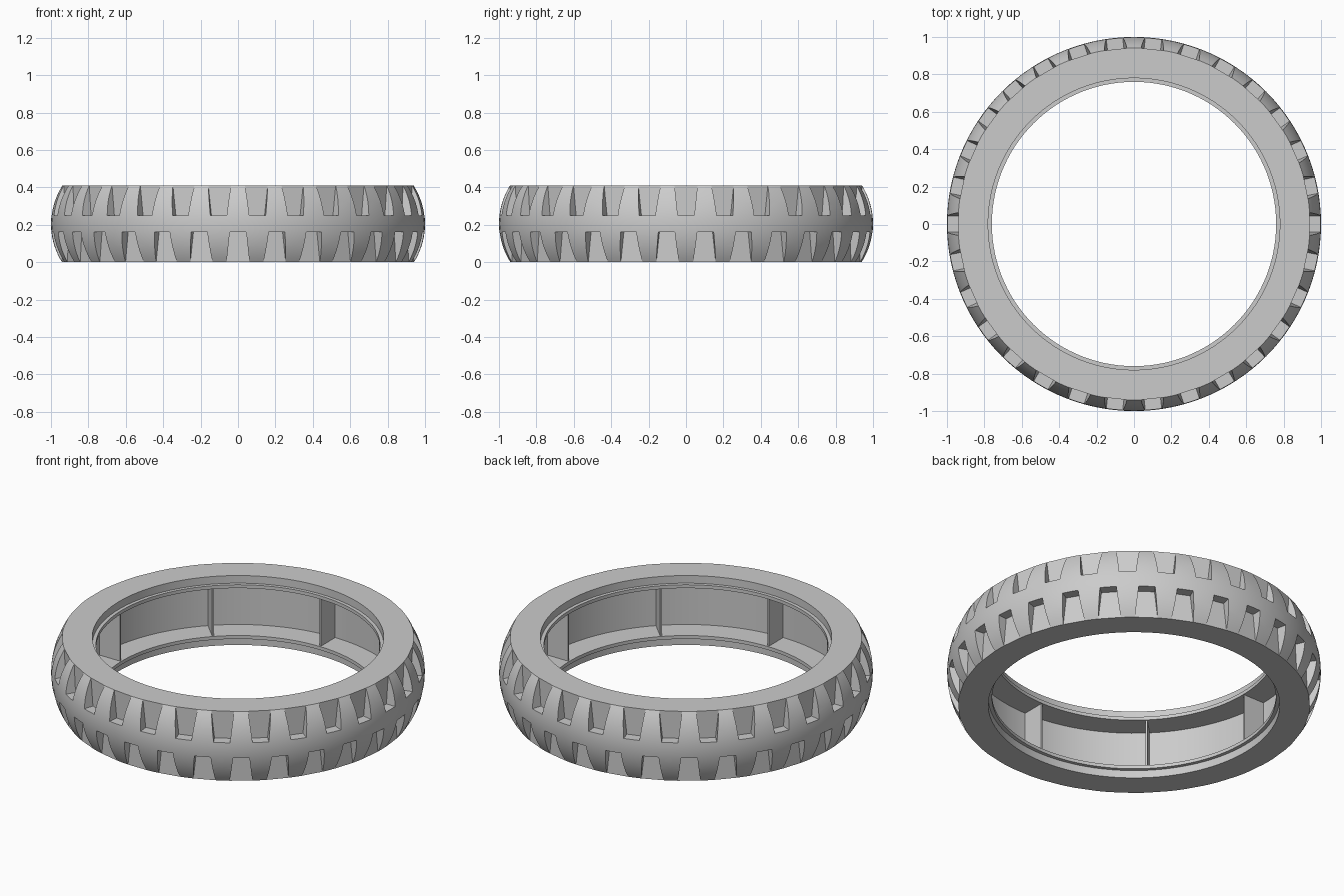
import bpy, bmesh, math
from mathutils import Matrix, Vector

if "Cube" in bpy.data.objects:
    bpy.data.objects.remove(bpy.data.objects["Cube"])

H = 0.41          # tyre width
MID = H / 2
SEGS = 120
NOTCHES = 30
RIBS = 8

rubber = bpy.data.materials.new("grey_rubber")
rubber.diffuse_color = (0.6, 0.6, 0.6, 1)
rubber.use_nodes = True
rubber.node_tree.nodes["Principled BSDF"].inputs["Base Color"].default_value = rubber.diffuse_color


def make_object(name, bm):
    bmesh.ops.recalc_face_normals(bm, faces=bm.faces)
    mesh = bpy.data.meshes.new(name)
    bm.to_mesh(mesh)
    bm.free()
    mesh.materials.append(rubber)
    obj = bpy.data.objects.new(name, mesh)
    bpy.context.collection.objects.link(obj)
    return obj


def add_prism(bm, inner, outer, matrix):
    """Join two matching quads into a closed block."""
    a = [bm.verts.new(matrix @ Vector(p)) for p in inner]
    b = [bm.verts.new(matrix @ Vector(p)) for p in outer]
    bm.faces.new(a)
    bm.faces.new(b[::-1])
    for i in range(4):
        j = (i + 1) % 4
        bm.faces.new((a[i], b[i], b[j], a[j]))


# Tyre body: rounded tread, flat sidewalls, stepped bead lips and inner channel
R_EDGE, R_MAX = 0.941, 1.0
sag = R_MAX - R_EDGE
arc_r = (MID ** 2 + sag ** 2) / (2 * sag)
half = math.asin(MID / arc_r)
profile = []
for i in range(19):
    t = -half + 2 * half * i / 18
    profile.append((R_MAX - arc_r + arc_r * math.cos(t), MID + arc_r * math.sin(t)))
lip = [(0.78, 0), (0.78, 0.045), (0.76, 0.045), (0.76, 0.065), (0.90, 0.065)]
profile += [(r, H - z) for r, z in lip] + lip[::-1]

bm = bmesh.new()
rings = []
for s in range(SEGS):
    a = 2 * math.pi * s / SEGS
    rings.append([bm.verts.new((r * math.cos(a), r * math.sin(a), z)) for r, z in profile])
for s in range(SEGS):
    p, q = rings[s], rings[(s + 1) % SEGS]
    for i in range(len(profile)):
        j = (i + 1) % len(profile)
        bm.faces.new((p[i], q[i], q[j], p[j]))
tyre = make_object("tyre_body", bm)

# Tread notches: tapered cuts, the lower row staggered by half a step
bm = bmesh.new()
w_in, w_edge, z_in, z_out = 0.044, 0.063, 0.25, H + 0.02
for k in range(NOTCHES):
    for upper in (True, False):
        turn = Matrix.Rotation(2 * math.pi * (k + (0 if upper else 0.5)) / NOTCHES, 4, 'Z')
        quad = [(-w_in, z_in), (w_in, z_in), (w_edge, z_out), (-w_edge, z_out)]
        if not upper:
            quad = [(y, H - z) for y, z in quad]
        add_prism(bm, [(0.939, y, z) for y, z in quad],
                  [(1.05, y, z) for y, z in quad], turn)
cutter = make_object("notch_cutter", bm)
cutter.hide_render = True

cut = tyre.modifiers.new("notches", 'BOOLEAN')
cut.operation = 'DIFFERENCE'
cut.solver = 'EXACT'
cut.object = cutter
bpy.context.view_layer.objects.active = tyre
tyre.select_set(True)
bpy.ops.object.modifier_apply(modifier=cut.name)
bpy.data.objects.remove(cutter)
bpy.ops.object.shade_smooth_by_angle(angle=math.radians(25))

# Thin radial ribs across the inner channel
bm = bmesh.new()
t = 0.005
quad = [(-t, 0.06), (t, 0.06), (t, H - 0.06), (-t, H - 0.06)]
for k in range(RIBS):
    add_prism(bm, [(0.768, y, z) for y, z in quad], [(0.91, y, z) for y, z in quad],
              Matrix.Rotation(2 * math.pi * k / RIBS, 4, 'Z'))
make_object("inner_ribs", bm)
